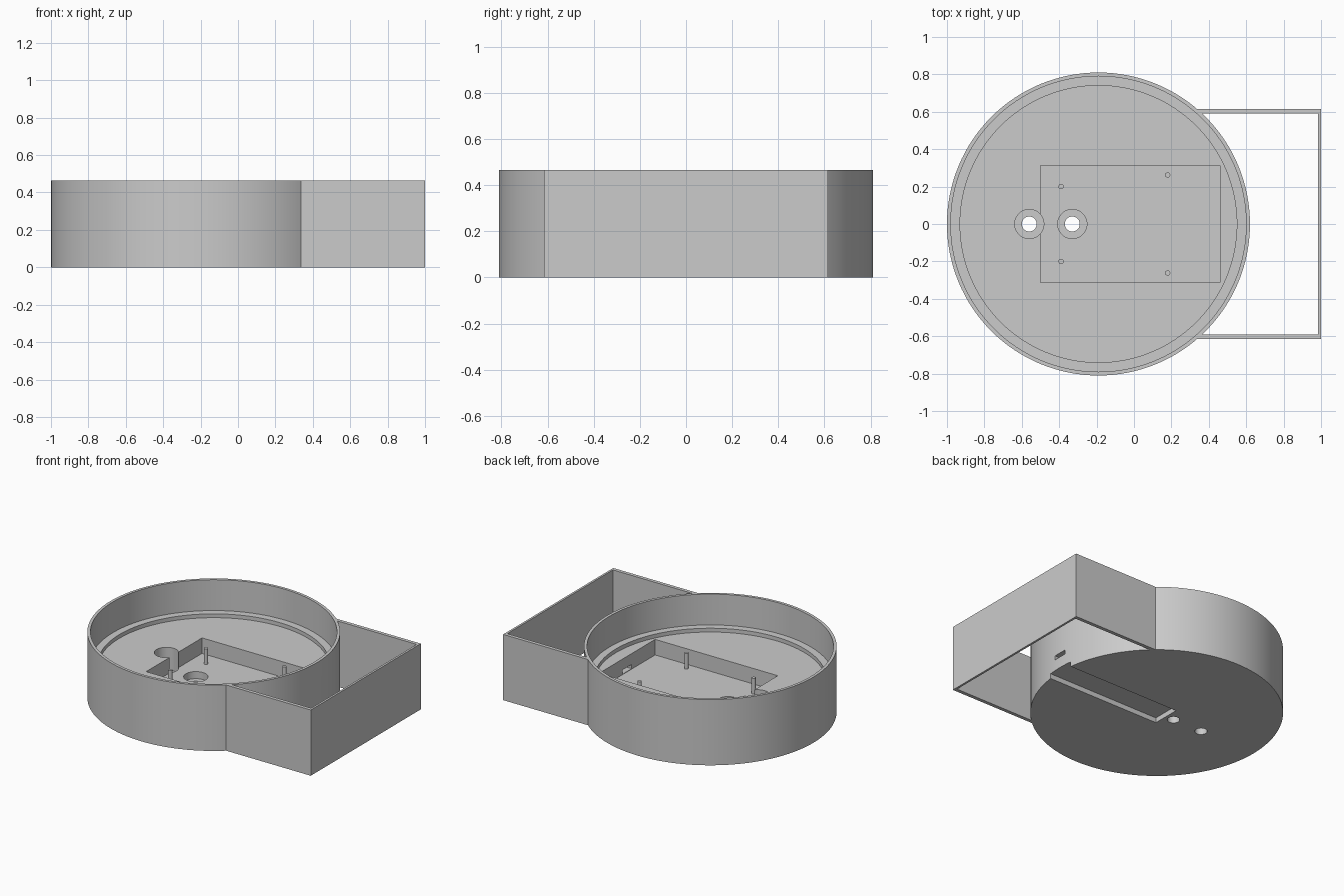
import bpy, bmesh, math
from mathutils import Matrix

if "Cube" in bpy.data.objects:
    bpy.data.objects.remove(bpy.data.objects["Cube"], do_unlink=True)

CX, R, H = -0.19, 0.81, 0.465          # round housing
FLOOR, POCKET, SEGMENTS = 0.22, 0.11, 128

grey = bpy.data.materials.new("plain_grey")
grey.use_nodes = True
grey.diffuse_color = (0.6, 0.6, 0.6, 1)
bsdf = next(n for n in grey.node_tree.nodes if n.type == "BSDF_PRINCIPLED")
bsdf.inputs["Base Color"].default_value = grey.diffuse_color


def make_object(name, bm):
    bmesh.ops.recalc_face_normals(bm, faces=bm.faces)
    mesh = bpy.data.meshes.new(name)
    bm.to_mesh(mesh)
    bm.free()
    mesh.materials.append(grey)
    obj = bpy.data.objects.new(name, mesh)
    bpy.context.collection.objects.link(obj)
    return obj


def box(name, x0, x1, half_y, z0, z1):
    bm = bmesh.new()
    bmesh.ops.create_cube(bm, size=1)
    bmesh.ops.scale(bm, vec=(x1 - x0, 2 * half_y, z1 - z0), verts=bm.verts)
    bmesh.ops.translate(bm, vec=((x0 + x1) / 2, 0, (z0 + z1) / 2), verts=bm.verts)
    return make_object(name, bm)


def cylinder(name, x, y, radius, z0, z1, sides=48):
    bm = bmesh.new()
    bmesh.ops.create_cone(bm, cap_ends=True, segments=sides, radius1=radius, radius2=radius,
                          depth=z1 - z0, matrix=Matrix.Translation((x, y, (z0 + z1) / 2)))
    return make_object(name, bm)


def lathe(name, profile):
    bm = bmesh.new()
    verts = [bm.verts.new((r, 0, z)) for r, z in profile]
    edges = [bm.edges.new(pair) for pair in zip(verts, verts[1:])]
    bmesh.ops.spin(bm, geom=verts + edges, cent=(0, 0, 0), axis=(0, 0, 1),
                   angle=2 * math.pi, steps=SEGMENTS)
    bmesh.ops.remove_doubles(bm, verts=bm.verts, dist=0.0005)
    bmesh.ops.translate(bm, vec=(CX, 0, 0), verts=bm.verts)
    return make_object(name, bm)


def cut(target, cutter):
    cutter.hide_render = True
    mod = target.modifiers.new("cut", "BOOLEAN")
    mod.operation, mod.solver, mod.object = "DIFFERENCE", "EXACT", cutter
    bpy.context.view_layer.objects.active = target
    bpy.ops.object.modifier_apply(modifier=mod.name)
    bpy.data.objects.remove(cutter, do_unlink=True)


def smooth(obj):
    bpy.ops.object.select_all(action="DESELECT")
    obj.select_set(True)
    bpy.context.view_layer.objects.active = obj
    bpy.ops.object.shade_smooth_by_angle(angle=math.radians(30))


# Round housing: thin rim, narrow ledge and thick floor
housing = lathe("round_housing", [(0, 0), (R, 0), (R, H), (0.79, H), (0.79, 0.247),
                                  (0.74, 0.247), (0.74, FLOOR), (0, FLOOR)])

# Board pocket, underside cable channel and connector slot
cut(housing, box("pocket_cutter", -0.50, 0.46, 0.312, POCKET, 0.4))
cut(housing, box("channel_cutter", -0.267, 0.8, 0.10, -0.1, 0.035))
cut(housing, box("slot_cutter", 0.4, 0.8, 0.05, POCKET + 0.003, POCKET + 0.033))

# Counterbored holes
for x in (-0.56, -0.33):
    cut(housing, cylinder("bore_cutter", x, 0, 0.078, 0.06, 0.4))
    cut(housing, cylinder("hole_cutter", x, 0, 0.04, -0.1, 0.2))
smooth(housing)

# Board mounting posts
for x, y in ((-0.39, 0.2), (0.18, 0.262)):
    for side, label in ((1, "back"), (-1, "front")):
        end = "left" if x > 0 else "right"
        smooth(cylinder(f"post_{label}_{end}", x, side * y, 0.014, POCKET - 0.005, FLOOR, 24))

# Open rectangular frame attached to the housing
outline = [(0.337, 0.615), (1, 0.615), (1, -0.615), (0.337, -0.615),
           (0.355, -0.59), (0.985, -0.59), (0.985, 0.59), (0.355, 0.59)]
bm = bmesh.new()
base = bm.faces.new([bm.verts.new((x, y, 0)) for x, y in outline])
top = bmesh.ops.extrude_face_region(bm, geom=[base], use_keep_orig=True)
bmesh.ops.translate(bm, vec=(0, 0, H),
                    verts=[g for g in top["geom"] if isinstance(g, bmesh.types.BMVert)])
make_object("side_frame", bm)
